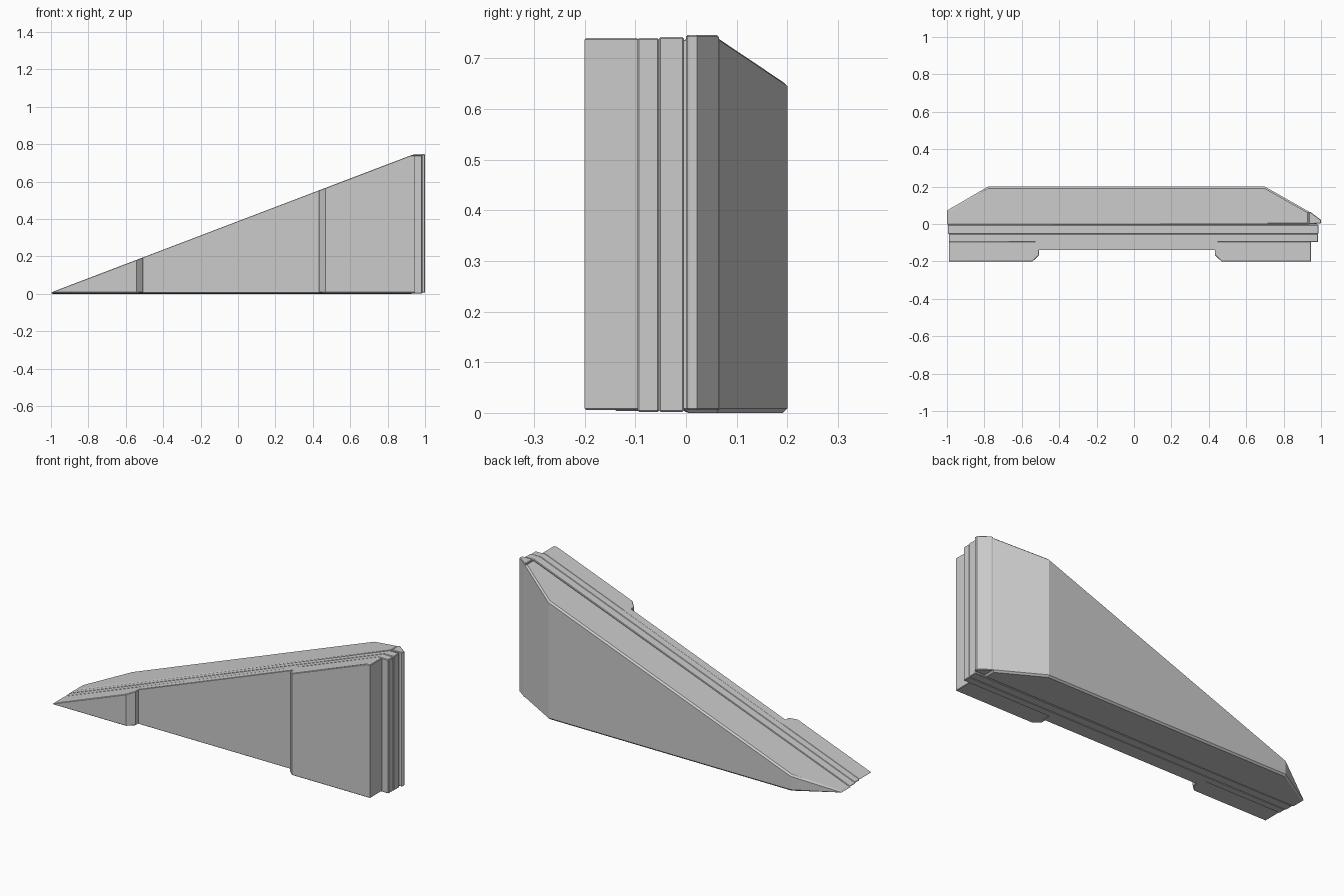
import bpy, bmesh
from mathutils import Vector
from math import radians

if "Cube" in bpy.data.objects:
    bpy.data.objects.remove(bpy.data.objects["Cube"])

SLOPE, TIP = 0.381, 0.007


def inset(pts, d):
    """Offset a convex counter-clockwise outline inwards."""
    out = []
    for i, p in enumerate(pts):
        a, b = Vector(pts[i - 1]), Vector(pts[(i + 1) % len(pts)])
        p = Vector(p)
        e1, e2 = (p - a).normalized(), (b - p).normalized()
        n1, n2 = Vector((-e1.y, e1.x)), Vector((-e2.y, e2.x))
        out.append(tuple(p + (n1 + n2) * d / (1 + n1.dot(n2))))
    return out


def with_crease(pts, cx):
    """Add points where the outline crosses the slope-to-flat crease."""
    out = []
    for i, p in enumerate(pts):
        q = pts[(i + 1) % len(pts)]
        out.append(p)
        if (p[0] - cx) * (q[0] - cx) < -1e-9:
            t = (cx - p[0]) / (q[0] - p[0])
            out.append((cx, p[1] + t * (q[1] - p[1])))
    return out


def ramp_part(name, outline, bottom, cap, c):
    """Upright convex prism with chamfered rims, cut by the ramp slope."""
    crease = (cap - TIP) / SLOPE - 1
    bm = bmesh.new()
    for ring, drop in ((outline, c), (inset(outline, c), 0)):
        for x, y in with_crease(ring, crease):
            top = min(TIP + SLOPE * (x + 1), cap) - drop
            low = bottom + drop
            if top < low:
                top = low = (top + low) / 2
            bm.verts.new((x, y, low))
            bm.verts.new((x, y, top))
    bmesh.ops.remove_doubles(bm, verts=bm.verts[:], dist=1e-5)
    res = bmesh.ops.convex_hull(bm, input=bm.verts[:])
    loose = [v for v in bm.verts if not v.link_faces]
    bmesh.ops.delete(bm, geom=loose, context='VERTS')
    bmesh.ops.dissolve_limit(bm, angle_limit=radians(0.5),
                             verts=bm.verts[:], edges=bm.edges[:])
    bmesh.ops.recalc_face_normals(bm, faces=bm.faces[:])
    me = bpy.data.meshes.new(name)
    bm.to_mesh(me)
    bm.free()
    ob = bpy.data.objects.new(name, me)
    bpy.context.collection.objects.link(ob)
    return ob


def rect(x0, x1, y0, y1, c=0.003):
    """Rectangle outline with clipped corners."""
    return [(x0 + c, y0), (x1 - c, y0), (x1, y0 + c), (x1, y1 - c),
            (x1 - c, y1), (x0 + c, y1), (x0, y1 - c), (x0, y0 + c)]


# Thick rear panel with angled ends
ramp_part("rear_panel",
          [(-1, -0.004), (0.936, -0.004), (0.936, 0.066), (0.7, 0.2),
           (-0.78, 0.2), (-1, 0.072)], 0.0, 0.746, 0.009)

# Small angled trim on the tall end
ramp_part("end_trim",
          [(0.936, 0.0), (0.996, 0.002), (1.0, 0.008), (1.0, 0.022),
           (0.945, 0.063), (0.936, 0.065)], 0.006, 0.746, 0.003)

# Two thin layers in the middle
ramp_part("middle_layer", rect(-0.995, 0.987, -0.053, -0.004), 0.002, 0.742, 0.003)
ramp_part("front_layer", rect(-0.99, 0.985, -0.096, -0.053), 0.002, 0.740, 0.003)

# Recessed front panel and the two raised end blocks
ramp_part("recessed_panel", rect(-0.53, 0.45, -0.14, -0.092), 0.004, 0.740, 0.002)
ramp_part("low_block",
          [(-0.99, -0.2), (-0.543, -0.2), (-0.508, -0.168), (-0.508, -0.094),
           (-0.99, -0.094)], 0.006, 0.740, 0.003)
ramp_part("tall_block",
          [(0.468, -0.2), (0.946, -0.2), (0.946, -0.094), (0.434, -0.094),
           (0.434, -0.168)], 0.006, 0.740, 0.003)
